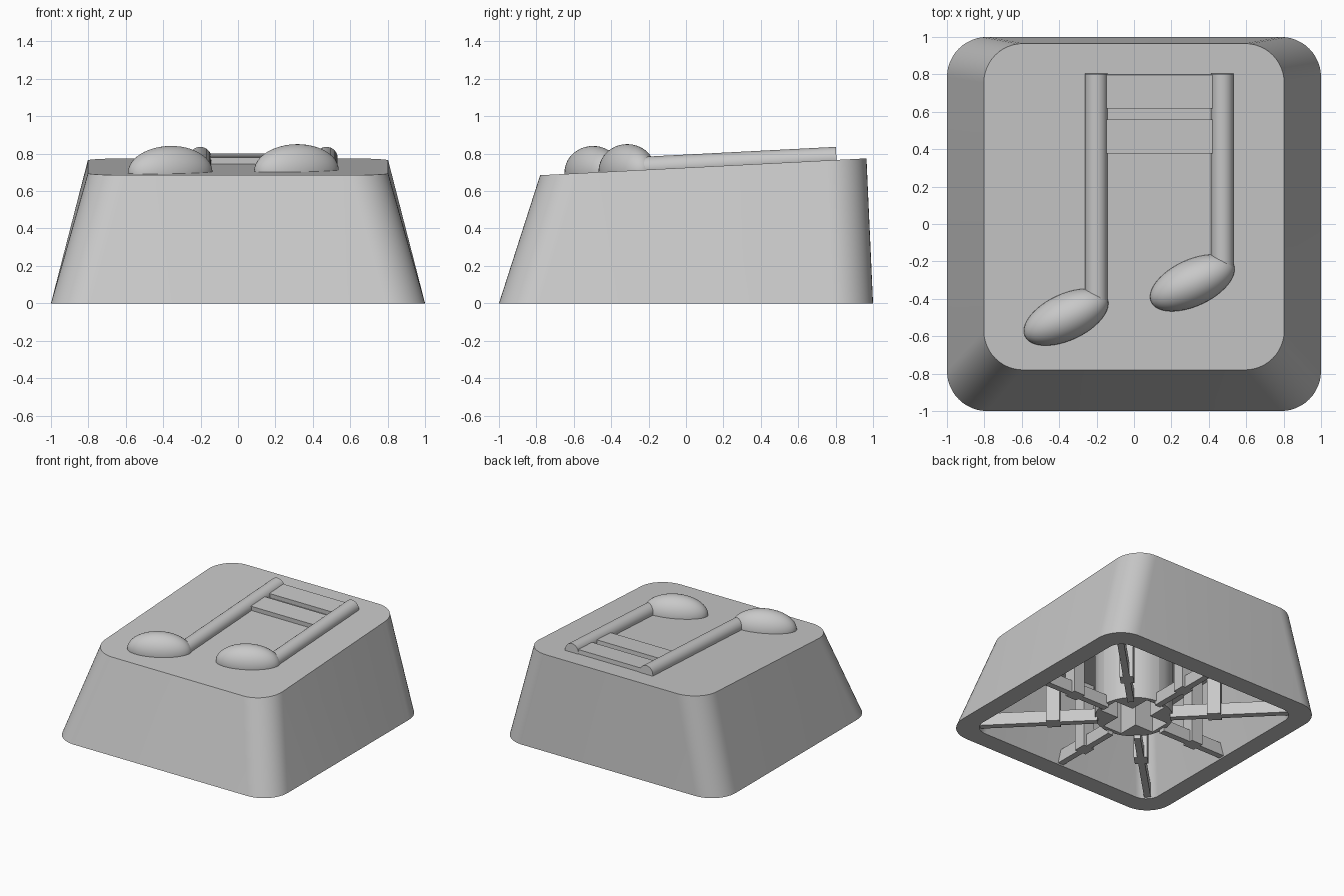
import bpy, bmesh
from math import sin, cos, pi, radians, atan
from mathutils import Matrix, Vector

if "Cube" in bpy.data.objects:
    bpy.data.objects.remove(bpy.data.objects["Cube"])

grey = bpy.data.materials.new("plain grey")
grey.use_nodes = True
grey.diffuse_color = (0.58, 0.58, 0.58, 1)
grey.node_tree.nodes["Principled BSDF"].inputs["Base Color"].default_value = (0.58, 0.58, 0.58, 1)

SLOPE = 0.0516                      # tilt of the top face
TILT = Matrix.Rotation(atan(SLOPE), 4, 'X')


def top_z(y):
    return 0.725 + SLOPE * y


def finish(bm, name):
    bmesh.ops.recalc_face_normals(bm, faces=bm.faces)
    mesh = bpy.data.meshes.new(name)
    bm.to_mesh(mesh)
    bm.free()
    ob = bpy.data.objects.new(name, mesh)
    bpy.context.collection.objects.link(ob)
    mesh.materials.append(grey)
    bpy.ops.object.select_all(action='DESELECT')
    bpy.context.view_layer.objects.active = ob
    ob.select_set(True)
    bpy.ops.object.shade_smooth_by_angle(angle=radians(30))
    return ob


def box(name, size, matrix):
    bm = bmesh.new()
    bmesh.ops.create_cube(bm, size=1, matrix=matrix @ Matrix.Diagonal((*size, 1)))
    return finish(bm, name)


def ring(bm, half_x, y0, y1, r, height, steps=12):
    """Rounded rectangle of vertices, height is a function of y."""
    corners = [(half_x - r, y1 - r), (r - half_x, y1 - r),
               (r - half_x, y0 + r), (half_x - r, y0 + r)]
    verts = []
    for q, (cx, cy) in enumerate(corners):
        for i in range(steps + 1):
            a = (q + i / steps) * pi / 2
            x, y = cx + r * cos(a), cy + r * sin(a)
            verts.append(bm.verts.new((x, y, height(y))))
    return verts


# Hollow tapered shell with a sloping top
bm = bmesh.new()
wall = 0.15
rings = [
    ring(bm, 0.803, -0.78, 0.965, 0.21, top_z),
    ring(bm, 1, -1, 1, 0.215, lambda y: 0),
    ring(bm, 1 - wall, wall - 1, 1 - wall, 0.12, lambda y: 0),
    ring(bm, 0.68, -0.67, 0.83, 0.12, lambda y: top_z(y) - 0.15),
]
for a, b in zip(rings, rings[1:]):
    for i in range(len(a)):
        j = (i + 1) % len(a)
        bm.faces.new((a[i], a[j], b[j], b[i]))
bm.faces.new(rings[0])
bm.faces.new(rings[-1])
finish(bm, "shell")

# Round bars and oval heads of the raised symbol
for side, x, y0, head_x, head_y in (("right", -0.202, -0.42, -0.363, -0.498),
                                    ("left", 0.473, -0.24, 0.312, -0.315)):
    y1 = 0.805
    mid = (y0 + y1) / 2
    bm = bmesh.new()
    bmesh.ops.create_cone(bm, cap_ends=True, segments=32, radius1=0.06, radius2=0.06,
                          depth=y1 - y0,
                          matrix=Matrix.Translation((x, mid, top_z(mid) + 0.01))
                          @ TILT @ Matrix.Rotation(pi / 2, 4, 'X'))
    finish(bm, side + "_bar")

    bm = bmesh.new()
    bmesh.ops.create_uvsphere(bm, u_segments=48, v_segments=24, radius=1)
    bmesh.ops.delete(bm, geom=[v for v in bm.verts if v.co.z < -0.3], context='VERTS')
    bm.transform(Matrix.Translation((head_x, head_y, top_z(head_y))) @ TILT
                 @ Matrix.Rotation(radians(25), 4, 'Z')
                 @ Matrix.Diagonal((0.243, 0.124, 0.142, 1)))
    finish(bm, side + "_head")

# Two flat crossbeams between the bars
for name, y in (("back_crossbeam", 0.71), ("front_crossbeam", 0.47)):
    box(name, (0.6, 0.18, 0.08),
        Matrix.Translation((0.135, y, top_z(y) - 0.005)) @ TILT)

# Socket under the cap: four quarter prisms leaving a cross-shaped slot
R, ARM, HALF = 0.29, 0.25, 0.085
outline = [(R * cos(i * pi / 16), R * sin(i * pi / 16)) for i in range(9)]
outline += [(0, ARM), (HALF, ARM), (HALF, HALF), (ARM, HALF), (ARM, 0)]
bm = bmesh.new()
for q in range(4):
    turn = Matrix.Rotation(q * pi / 2, 4, 'Z')
    face = bm.faces.new([bm.verts.new(turn @ Vector((x, y, 0.04))) for x, y in outline])
    grown = bmesh.ops.extrude_face_region(bm, geom=[face], use_keep_orig=True)
    for v in grown["geom"]:
        if isinstance(v, bmesh.types.BMVert):
            v.co.z = 0.62
bmesh.ops.remove_doubles(bm, verts=bm.verts, dist=0.0001)
finish(bm, "socket")

# Eight radial ribs, each with a square post reaching the ceiling
for i in range(8):
    turn = Matrix.Rotation(i * pi / 4, 4, 'Z')
    end, post = (1.22, 0.6) if i % 2 else (0.9, 0.57)
    start = 0.27
    box(f"rib_{i + 1}", (end - start, 0.05, 0.1),
        turn @ Matrix.Translation(((start + end) / 2, 0, 0.06)))
    box(f"post_{i + 1}", (0.1, 0.1, 0.57), turn @ Matrix.Translation((post, 0, 0.295)))
